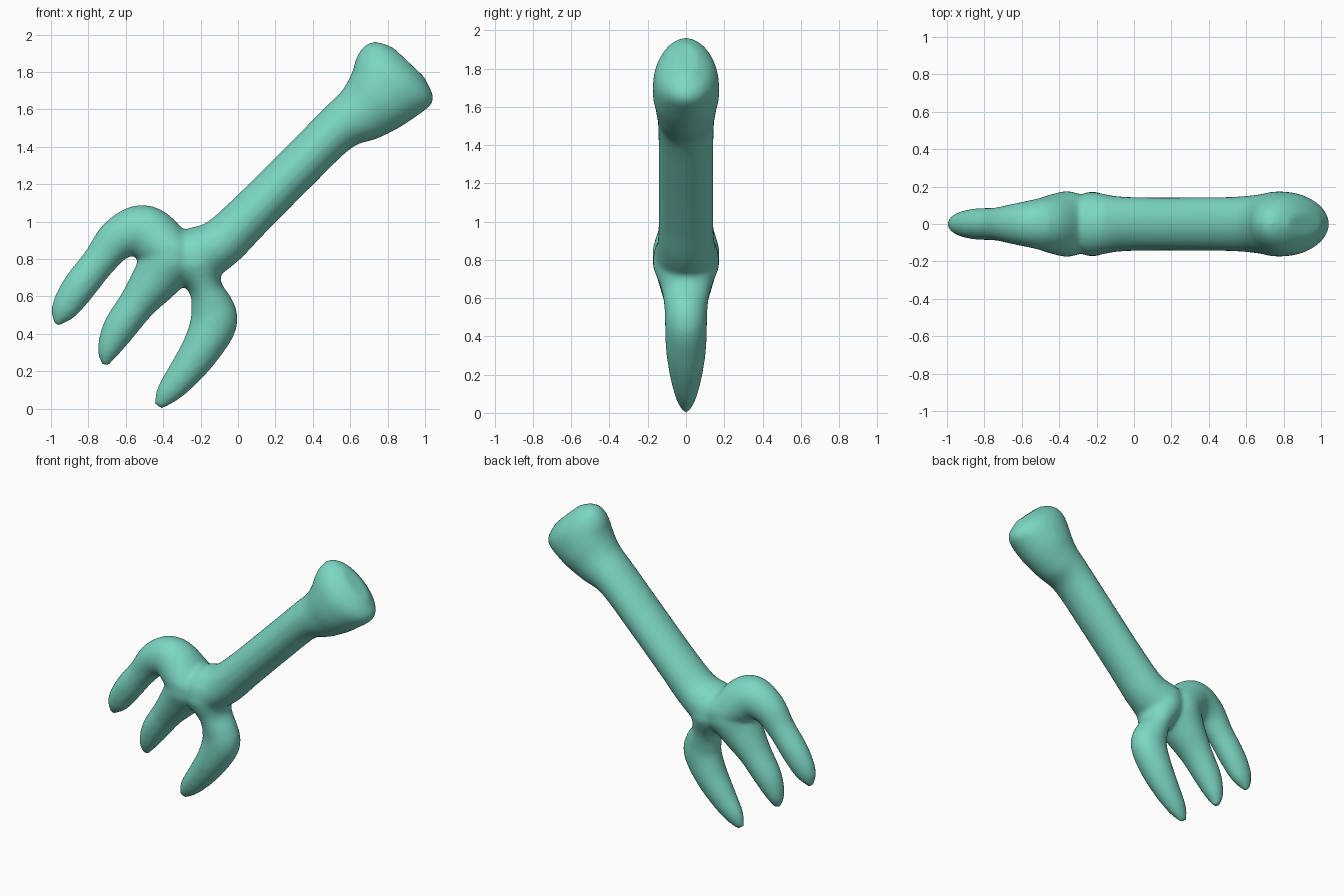
import bpy, bmesh, math
from mathutils import Vector

cube = bpy.data.objects.get("Cube")
if cube:
    bpy.data.objects.remove(cube, do_unlink=True)

SIDES = 32
STEPS = 6


def smooth_path(points):
    """Catmull-Rom through (x, z, in-plane radius, depth radius) stations."""
    p = [Vector(q) for q in points]
    p = [2 * p[0] - p[1]] + p + [2 * p[-1] - p[-2]]
    out = []
    for a, b, c, d in zip(p, p[1:], p[2:], p[3:]):
        for i in range(STEPS):
            t = i / STEPS
            out.append(0.5 * (2 * b + (c - a) * t + (2 * a - 5 * b + 4 * c - d) * t * t
                              + (3 * b - a - 3 * c + d) * t ** 3))
    return out + [p[-2]]


def add_limb(bm, points):
    """Loft elliptical rings along a path lying in the XZ plane."""
    path = smooth_path(points)
    rings = []
    for i, q in enumerate(path):
        nxt, prv = path[min(i + 1, len(path) - 1)], path[max(i - 1, 0)]
        tangent = Vector((nxt.x - prv.x, 0, nxt.y - prv.y)).normalized()
        side = Vector((-tangent.z, 0, tangent.x))
        ring = []
        for k in range(SIDES):
            a = math.tau * k / SIDES
            co = Vector((q.x, 0, q.y)) + side * (max(q.z, 0.008) * math.cos(a))
            co.y = max(q.w, 0.008) * math.sin(a)
            ring.append(bm.verts.new(co))
        rings.append(ring)
    for r, s in zip(rings, rings[1:]):
        for k in range(SIDES):
            j = (k + 1) % SIDES
            bm.faces.new((r[k], r[j], s[j], s[k]))
    bm.faces.new(rings[0][::-1])
    bm.faces.new(rings[-1])


# Handle with flared knob
handle = [(-.33, .78, .08, .12), (-.24, .81, .15, .17), (-.10, .88, .135, .15),
          (.05, 1.02, .125, .143), (.30, 1.27, .123, .143), (.53, 1.495, .128, .146),
          (.672, 1.591, .168, .158), (.762, 1.671, .203, .174), (.838, 1.764, .238, .165),
          (.884, 1.817, .215, .125), (.915, 1.85, .12, .06)]
# Three curved tines growing from the palm
left_prong = [(-.26, .82, .12, .15), (-.36, .84, .135, .176), (-.50, .945, .145, .14),
              (-.635, .91, .115, .11), (-.74, .79, .092, .088), (-.85, .65, .09, .083),
              (-.93, .53, .072, .06), (-.972, .45, .02, .02)]
middle_prong = [(-.30, .86, .12, .15), (-.36, .80, .15, .177), (-.44, .69, .13, .145),
                (-.54, .56, .10, .11), (-.64, .42, .088, .088),
                (-.695, .305, .058, .058), (-.709, .232, .02, .02)]
right_prong = [(-.24, .86, .12, .14), (-.22, .78, .14, .175), (-.175, .65, .09, .13),
               (-.14, .55, .115, .113), (-.13, .46, .126, .11), (-.19, .33, .108, .105),
               (-.28, .20, .09, .085), (-.375, .085, .065, .055), (-.43, .012, .025, .02)]

bm = bmesh.new()
for limb in (handle, left_prong, middle_prong, right_prong):
    add_limb(bm, limb)
bmesh.ops.recalc_face_normals(bm, faces=bm.faces)
mesh = bpy.data.meshes.new("hand_fork")
bm.to_mesh(mesh)
bm.free()
fork = bpy.data.objects.new("hand_fork", mesh)
bpy.context.collection.objects.link(fork)

# Fuse the limbs into one soft skin
remesh = fork.modifiers.new("fuse", 'REMESH')
remesh.mode = 'VOXEL'
remesh.voxel_size = 0.014
remesh.use_smooth_shade = True
soften = fork.modifiers.new("soften", 'SMOOTH')
soften.factor = 0.5
soften.iterations = 10

# Single flat colour
mint = bpy.data.materials.new("mint_green")
mint.use_nodes = True
color = (0.2, 0.68, 0.55, 1)
mint.diffuse_color = color
mint.node_tree.nodes["Principled BSDF"].inputs["Base Color"].default_value = color
mesh.materials.append(mint)
mesh.shade_smooth()
